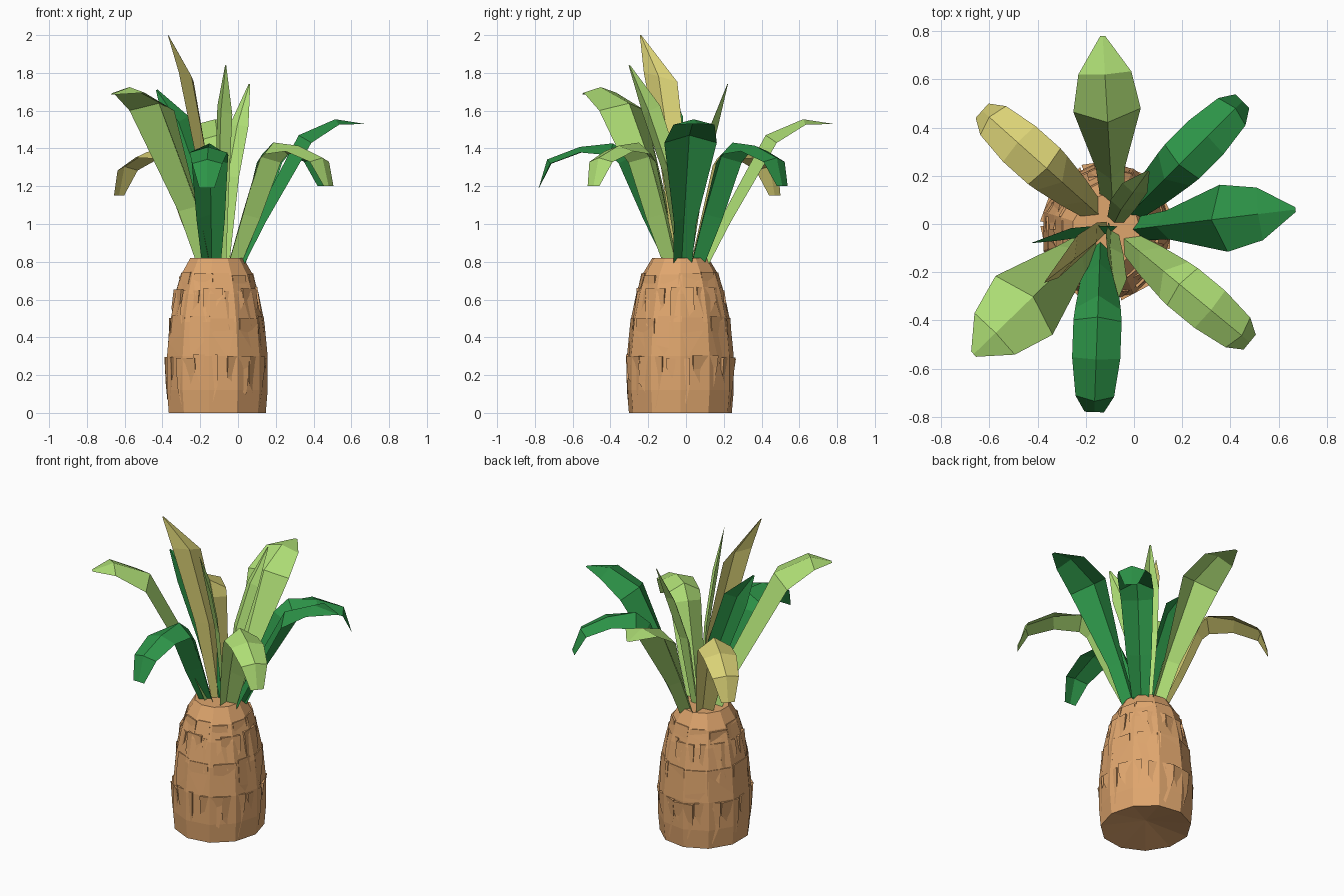
import bpy, math, random
from mathutils import Vector

if "Cube" in bpy.data.objects:
    bpy.data.objects.remove(bpy.data.objects["Cube"])

random.seed(4)


def material(name, rgb):
    m = bpy.data.materials.new(name)
    m.diffuse_color = (*rgb, 1)
    m.use_nodes = True
    m.node_tree.nodes["Principled BSDF"].inputs["Base Color"].default_value = m.diffuse_color
    return m


BARK = material("bark", (0.74, 0.38, 0.155))
LIGHT = material("light_green", (0.43, 0.74, 0.18))
DARK = material("dark_green", (0.026, 0.30, 0.065))
YELLOW = material("dry_yellow", (0.70, 0.64, 0.18))


def add_mesh(name, verts, faces, mat):
    me = bpy.data.meshes.new(name)
    me.from_pydata([tuple(v) for v in verts], [], faces)
    me.materials.append(mat)
    me.update()
    ob = bpy.data.objects.new(name, me)
    bpy.context.collection.objects.link(ob)
    return ob


# Trunk: squat tapering barrel, wider in y than in x
SIDES = 11
CX, CY = -0.115, -0.03
PROFILE = [(0.262, 0), (0.272, 0.12), (0.272, 0.30), (0.255, 0.48),
           (0.225, 0.63), (0.195, 0.73), (0.143, 0.82)]


def radius(z):
    for (r0, z0), (r1, z1) in zip(PROFILE, PROFILE[1:]):
        if z <= z1:
            return r0 + (r1 - r0) * (z - z0) / (z1 - z0)
    return PROFILE[-1][0]


def on_trunk(a, z, out=0.0):
    r = radius(z) + out
    return Vector((CX + r * math.cos(a), CY + 1.05 * r * math.sin(a), z))


verts = [on_trunk(2 * math.pi * i / SIDES, z) for _, z in PROFILE for i in range(SIDES)]
faces = [(k * SIDES + i, k * SIDES + (i + 1) % SIDES,
          (k + 1) * SIDES + (i + 1) % SIDES, (k + 1) * SIDES + i)
         for k in range(len(PROFILE) - 1) for i in range(SIDES)]
# Underside is a shallow hollow, the top is flat
verts.append(Vector((CX, CY, 0.05)))
faces += [((i + 1) % SIDES, i, len(verts) - 1) for i in range(SIDES)]
faces.append(tuple(range(len(verts) - 1 - SIDES, len(verts) - 1)))
add_mesh("trunk", verts, faces, BARK)

# Bark scales: overlapping tiers of jagged wedges, sunk at the lower point
verts, faces = [], []
for tier, (z0, z1) in enumerate([(0.02, 0.30), (0.22, 0.51), (0.42, 0.66), (0.58, 0.735)]):
    for i in range(SIDES):
        a = 2 * math.pi * (i + 0.5 * (tier % 2)) / SIDES + random.uniform(-0.08, 0.08)
        h = math.pi / SIDES * random.uniform(0.75, 1.05)
        low = z0 + random.uniform(-0.01, 0.08)
        top = z1 + random.uniform(-0.015, 0.01)
        out = random.uniform(0.0, 0.01)
        tilt = random.choice((-1, 1)) * random.uniform(0.1, 0.2)
        right, left = (low + (top - low) * random.uniform(0.3, 0.8) for _ in "ab")
        b = len(verts)
        verts += [on_trunk(a + tilt, low, -0.004),
                  on_trunk(a + h, right, -0.002), on_trunk(a + h, top, out),
                  on_trunk(a - h, top, out), on_trunk(a - h, left, -0.002),
                  on_trunk(a + h, top, -0.03), on_trunk(a - h, top, -0.03)]
        faces += [(b, b + 1, b + 4), (b + 1, b + 2, b + 3, b + 4),
                  (b + 3, b + 2, b + 5, b + 6), (b + 1, b + 5, b + 2),
                  (b + 4, b + 3, b + 6)]
add_mesh("bark_scales", verts, faces, BARK)


def leaf(name, mat, stations, side, stem_fold=0.03, tip_fold=0.025):
    """Creased blade along stations (x, y, z, width); the fold eases toward the tip."""
    side = Vector(side).normalized()
    pts = [Vector(s[:3]) for s in stations]
    n = len(pts)
    verts, faces = [], []
    for i, (p, s) in enumerate(zip(pts, stations)):
        tangent = pts[min(i + 1, n - 1)] - pts[max(i - 1, 0)]
        normal = side.cross(tangent).normalized()
        w = s[3] / 2
        fold = stem_fold if i <= n // 2 else tip_fold
        crease = normal * fold * min(1, s[3] / 0.15) * (i < n - 1)
        # the ridge rises and the edges drop by equal amounts
        verts += [p - side * w - crease / 2, p + crease / 2, p + side * w - crease / 2]
    for i in range(n - 1):
        for j in (0, 1):
            a = i * 3 + j
            faces.append((a, a + 1, a + 4, a + 3))
    return add_mesh(name, verts, faces, mat)


def spread_leaf(name, mat, start, end, profile, lift=0.0):
    """Leaf leaning outward in the vertical plane from start to end."""
    s, e = Vector(start), Vector(end)
    d = (e - s).normalized()
    st = [(*(s + (e - s) * t), z + lift * t, w) for t, z, w in profile]
    leaf(name, mat, st, (d.y, -d.x, 0), 0.065, 0.03)


# Drooping leaves: rise, bend over and hang with a blunt tip
DROOP = [(0, 0.80, 0.10), (0.15, 1.04, 0.15), (0.34, 1.34, 0.19), (0.44, 1.40, 0.20),
         (0.68, 1.40, 0.20), (0.92, 1.34, 0.16), (1, 1.20, 0.08)]
spread_leaf("drooping_leaf_front", DARK, (-0.14, -0.09), (-0.165, -0.78), DROOP, -0.01)
spread_leaf("drooping_leaf_front_right", LIGHT, (-0.03, -0.07), (0.48, -0.49), DROOP)
spread_leaf("drooping_leaf_back_right", DARK, (-0.01, 0.05), (0.45, 0.51), DROOP)
spread_leaf("drooping_leaf_back_left", YELLOW, (-0.16, 0.05), (-0.63, 0.47), DROOP, -0.05)

# Arching leaves: broad in the middle with a pointed tip
ARCH = [(0, 0.80, 0.10), (0.16, 1.02, 0.12), (0.51, 1.45, 0.28), (0.77, 1.54, 0.22),
        (1, 1.53, 0.02)]
TALL = [(0, 0.80, 0.10), (0.14, 1.08, 0.16), (0.54, 1.62, 0.34), (0.82, 1.71, 0.24),
        (1, 1.685, 0.03)]
spread_leaf("arching_leaf_back", LIGHT, (-0.09, 0.10), (-0.13, 0.78), ARCH)
spread_leaf("arching_leaf_right", DARK, (0.01, -0.02), (0.67, 0.06), ARCH)
spread_leaf("arching_leaf_front_left", LIGHT, (-0.17, -0.06), (-0.665, -0.54), TALL)

# Upright leaves in the heart of the crown
leaf("upright_leaf_tallest", YELLOW,
     [(-0.12, -0.03, 0.80, 0.08), (-0.17, -0.07, 1.30, 0.16),
      (-0.26, -0.14, 1.78, 0.20), (-0.37, -0.24, 2.0, 0.01)], (0.4, 0.9, -0.25))
leaf("upright_leaf_left", DARK,
     [(-0.10, -0.03, 0.80, 0.08), (-0.20, -0.04, 1.20, 0.13),
      (-0.32, -0.055, 1.54, 0.15), (-0.43, -0.08, 1.71, 0.01)], (0.8, 0.3, 0.4))
leaf("upright_leaf_front", LIGHT,
     [(-0.09, -0.02, 0.80, 0.07), (-0.09, -0.09, 1.30, 0.12),
      (-0.08, -0.19, 1.60, 0.13), (-0.065, -0.30, 1.84, 0.01)], (0.6, -0.7, -0.35))
leaf("upright_leaf_back", LIGHT,
     [(-0.08, 0.01, 0.80, 0.07), (-0.05, 0.07, 1.25, 0.11),
      (0.0, 0.14, 1.52, 0.11), (0.06, 0.22, 1.74, 0.01)], (0.9, -0.35, 0))
